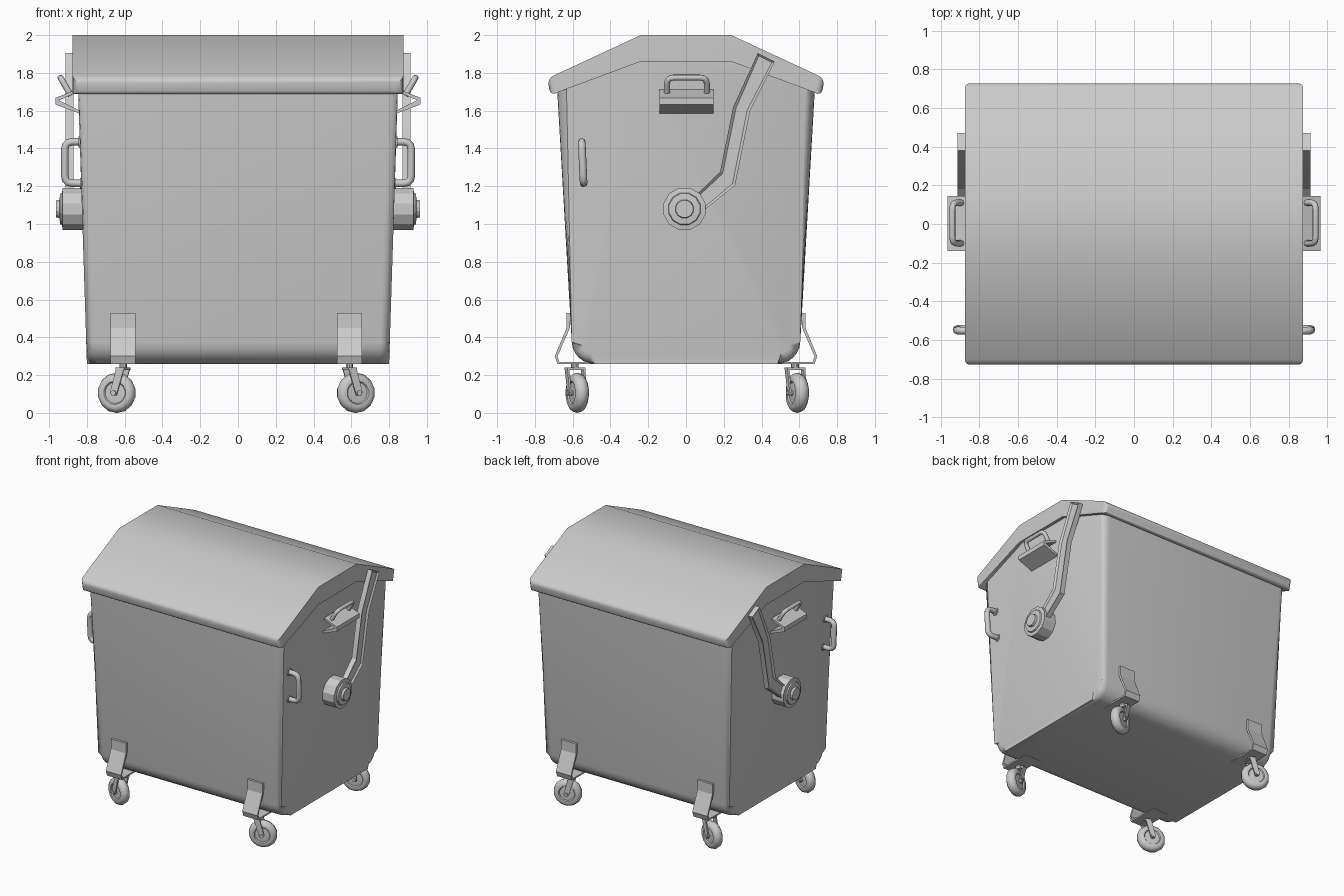
import bpy, bmesh
from math import sin, cos, pi, radians, atan2
from mathutils import Matrix, Vector

if "Cube" in bpy.data.objects:
    bpy.data.objects.remove(bpy.data.objects["Cube"])

def finish(name, bm, angle=30, mirror=False, matrix=None):
    bmesh.ops.recalc_face_normals(bm, faces=bm.faces)
    me = bpy.data.meshes.new(name)
    bm.to_mesh(me)
    bm.free()
    me.shade_smooth()
    me.set_sharp_from_angle(angle=radians(angle))
    ob = bpy.data.objects.new(name, me)
    bpy.context.collection.objects.link(ob)
    if matrix:
        ob.matrix_world = matrix
    if mirror:
        ob.modifiers.new("mirror", 'MIRROR')
    return ob

def prism(pts, a, b, axis='x', bm=None):
    """Extrude a 2D profile along x (profile in yz) or y (profile in xz)."""
    bm = bm or bmesh.new()
    place = (lambda p, t: (t, p[0], p[1])) if axis == 'x' else (lambda p, t: (p[0], t, p[1]))
    r0 = [bm.verts.new(place(p, a)) for p in pts]
    r1 = [bm.verts.new(place(p, b)) for p in pts]
    n = len(pts)
    for i in range(n):
        j = (i + 1) % n
        bm.faces.new((r0[i], r0[j], r1[j], r1[i]))
    bm.faces.new(r0[::-1])
    bm.faces.new(r1)
    return bm

def lathe(profile, n=12, bm=None, centre=(0, 0), up=False):
    """Revolve (radius, position) pairs round the x axis (or z if up)."""
    bm = bm or bmesh.new()
    rings = []
    for r, t in profile:
        ring = []
        for k in range(n):
            a = 2 * pi * (k + .5) / n
            u, v = centre[0] + r * cos(a), centre[1] + r * sin(a)
            ring.append(bm.verts.new((u, v, t) if up else (t, u, v)))
        rings.append(ring)
    for p, q in zip(rings, rings[1:]):
        for k in range(n):
            m = (k + 1) % n
            bm.faces.new((p[k], p[m], q[m], q[k]))
    bm.faces.new(rings[0][::-1])
    bm.faces.new(rings[-1])
    return bm

def tube(name, pts, radius, fillet):
    """Round bar through pts with rounded corners, mirrored to both sides."""
    P = [Vector(p) for p in pts]
    path = [P[0]]
    for a, b, c in zip(P, P[1:], P[2:]):
        s, e = b + (a - b).normalized() * fillet, b + (c - b).normalized() * fillet
        path += [s.lerp(b, t).lerp(b.lerp(e, t), t) for t in (0, .33, .67, 1)]
    path.append(P[-1])
    cu = bpy.data.curves.new(name, 'CURVE')
    cu.dimensions = '3D'
    cu.bevel_depth, cu.bevel_resolution, cu.use_fill_caps = radius, 2, True
    sp = cu.splines.new('POLY')
    sp.points.add(len(path) - 1)
    for q, p in zip(sp.points, path):
        q.co = (*p, 1)
    tmp = bpy.data.objects.new(name + "_path", cu)
    bpy.context.collection.objects.link(tmp)
    bm = bmesh.new()
    bm.from_mesh(tmp.to_mesh())
    bpy.data.objects.remove(tmp)
    finish(name, bm, 50, mirror=True)

# tapered tub with rounded bottom and corners
arc = [(.485 + .12 * sin(a), .38 - .12 * cos(a)) for a in [radians(14.5 * k) for k in range(7)]]
half = arc + [(.682, 1.71), (.24, 1.88)]
bm = prism(half + [(-y, z) for y, z in reversed(half)], -1, 1)
for v in bm.verts:
    v.co.x *= .80 + .032 * (v.co.z - .26)
rim = [e for e in bm.edges if e.verts[0].co.x * e.verts[1].co.x > 0
       and min(v.co.z for v in e.verts) < 1.6]
bmesh.ops.bevel(bm, geom=rim, offset=.05, segments=4, profile=.5, affect='EDGES')
finish("body", bm, 35)

# gabled lid with rounded lip
half = [(.24, 1.86), (.68, 1.697), (.715, 1.675), (.735, 1.77), (.24, 2.0)]
bm = prism(half + [(-y, z) for y, z in reversed(half)], -.875, .875)
lip = [e for e in bm.edges if all(abs(v.co.y) > .7 for v in e.verts)]
bmesh.ops.bevel(bm, geom=lip, offset=.035, segments=4, profile=.5, affect='EDGES')
finish("lid", bm, 40)

# lid arms with a recessed outer face
arm = [(.03, 1.13), (.18, 1.275), (.25, 1.62), (.38, 1.905), (.47, 1.86),
       (.34, 1.60), (.26, 1.205), (.08, 1.06)]
bm = prism(arm, .872, .914)
bm.normal_update()
bmesh.ops.recalc_face_normals(bm, faces=bm.faces)
outer = [f for f in bm.faces if f.calc_center_median().x > .91]
bmesh.ops.inset_region(bm, faces=outer, thickness=.016, depth=-.012)
finish("lid_arm", bm, 20, mirror=True)

# arm pivots
finish("arm_pivot", lathe([(.115, .82), (.115, .928), (.088, .932), (.084, .942),
                           (.05, .945), (.047, .963)], 12, centre=(-.008, 1.08)), 20, mirror=True)

# folded lifting brackets and their grips
fold = [(.84, 1.585), (.966, 1.633), (.966, 1.668), (.855, 1.712),
        (.852, 1.698), (.948, 1.655), (.84, 1.602)]
finish("lift_bracket", prism(fold, -.14, .145, 'y'), 20, mirror=True)
tube("lift_grip", [(.885, -.1, 1.68), (.94, -.1, 1.775), (.94, .11, 1.775), (.885, .11, 1.68)],
     .016, .035)

# push handles near the front
tube("push_handle", [(.82, -.552, 1.435), (.917, -.552, 1.435), (.917, -.542, 1.215),
                     (.82, -.542, 1.215)], .02, .04)
bm = bmesh.new()
for y, z, x in ((-.552, 1.435, .83), (-.542, 1.215, .822)):
    lathe([(.03, x - .01), (.03, x + .014)], 12, bm, (y, z))
finish("handle_flange", bm, 35, mirror=True)

# bent sheet feet at the four corners
sheet = [(.61, .53), (.632, .53), (.632, .45), (.695, .30), (.68, .258), (.43, .258),
         (.43, .27), (.67, .27), (.68, .30), (.615, .45)]
for cx, side in ((-.608, "left"), (.59, "right")):
    for d, end in ((-1, "front"), (1, "back")):
        finish(f"foot_{end}_{side}", prism([(d * y, z) for y, z in sheet], cx - .066, cx + .066), 20)

# swivelled castors: wheel, fork, axle and stem
tyre = [(.035, -.028), (.056, -.026), (.062, -.034), (.082, -.036), (.099, -.024), (.107, 0),
        (.099, .024), (.082, .036), (.062, .034), (.056, .026), (.035, .028)]
yaw = radians(20)
for cx, s, side in ((-.608, -1, "left"), (.59, 1, "right")):
    for cy, end in ((-.588, "front"), (.577, "back")):
        M = Matrix.Translation((cx, cy, 0)) @ Matrix.Rotation(atan2(-cos(yaw), s * sin(yaw)), 4, 'Z')
        t = s * .036
        tag = f"{end}_{side}"
        finish("wheel_" + tag, lathe(tyre, 14, centre=(t, .106)), 42, matrix=M)
        bm = prism([(-.024, .226), (.024, .226), (.024, .24), (-.024, .24)], -.05, .05)
        for x in (-.05, .04):
            prism([(-.022, .235), (t - .02, .11), (t - .012, .092), (t + .012, .092),
                   (t + .02, .11), (.022, .235)], x, x + .01, bm=bm)
        lathe([(.014, -.058), (.014, .058)], 8, bm, (t, .106))
        lathe([(.02, .235), (.02, .262)], 10, bm, up=True)
        finish("fork_" + tag, bm, 35, matrix=M)
